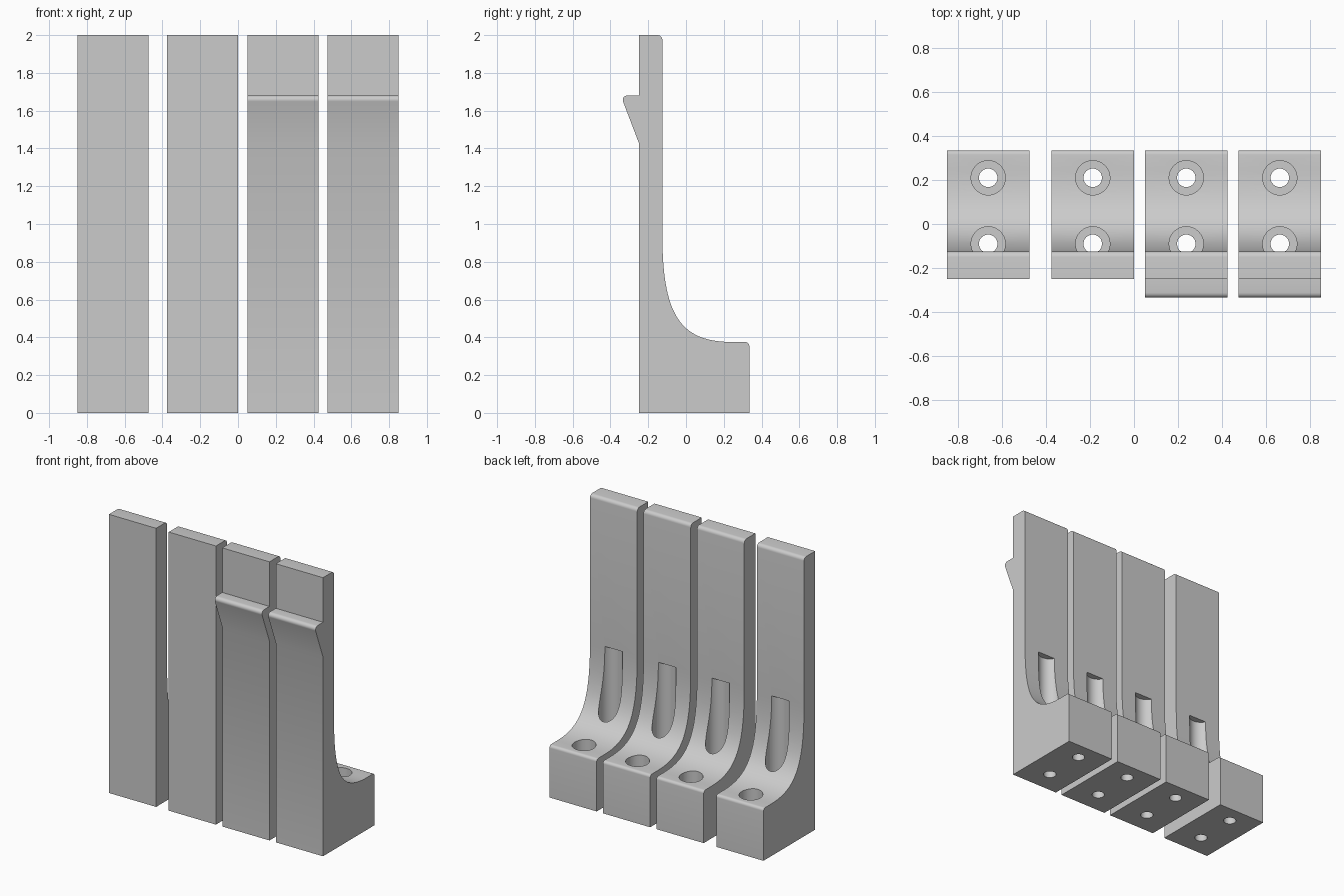
import bpy, bmesh, math
from mathutils import Vector
from mathutils.geometry import interpolate_bezier

if "Cube" in bpy.data.objects:
    bpy.data.objects.remove(bpy.data.objects["Cube"])

WIDTH = 0.375
FRONT, PLATE, BACK, BASE = -0.25, -0.125, 0.335, 0.375

grey = bpy.data.materials.new("light_grey")
grey.diffuse_color = (0.6, 0.6, 0.6, 1)
grey.use_nodes = True
grey.node_tree.nodes["Principled BSDF"].inputs["Base Color"].default_value = grey.diffuse_color


def rounded(cy, cz, r, a0, a1, n=6):
    """Arc points of a rounded corner, angles in degrees."""
    angles = [math.radians(a0 + (a1 - a0) * i / n) for i in range(n + 1)]
    return [(cy + r * math.cos(a), cz + r * math.sin(a)) for a in angles]


def bracket_profile(hook):
    """Side outline (y, z), running anticlockwise from the lower front."""
    pts = [(FRONT, 0), (BACK, 0)]
    pts += rounded(BACK - 0.02, BASE - 0.02, 0.02, 0, 90)
    curve = interpolate_bezier(Vector((0.25, BASE)), Vector((-0.02, BASE)),
                               Vector((PLATE, 0.5)), Vector((PLATE, 0.94)), 28)
    pts += [(p.x, p.y) for p in curve]
    pts += rounded(PLATE - 0.025, 1.975, 0.025, 0, 90)
    pts.append((FRONT, 2))
    if hook:
        pts.append((FRONT, 1.68))
        pts += rounded(-0.312, 1.657, 0.023, 90, 201)
        pts.append((FRONT, 1.43))
    return pts


def new_object(name, bm):
    bmesh.ops.recalc_face_normals(bm, faces=bm.faces)
    mesh = bpy.data.meshes.new(name)
    bm.to_mesh(mesh)
    bm.free()
    mesh.materials.append(grey)
    obj = bpy.data.objects.new(name, mesh)
    bpy.context.collection.objects.link(obj)
    return obj


def extruded(name, pts, x):
    bm = bmesh.new()
    face = bm.faces.new([bm.verts.new((x - WIDTH / 2, y, z)) for y, z in pts])
    new = bmesh.ops.extrude_face_region(bm, geom=[face])["geom"]
    bmesh.ops.translate(bm, vec=(WIDTH, 0, 0),
                        verts=[v for v in new if isinstance(v, bmesh.types.BMVert)])
    return new_object(name, bm)


def screw_cutter(x, y, n=40):
    """Stepped cylinder: narrow through hole below, wide head bore above."""
    bm = bmesh.new()
    rings = []
    for r, z in ((0.042, -0.1), (0.042, 0.19), (0.078, 0.19), (0.078, 0.94)):
        rings.append([bm.verts.new((x + r * math.cos(math.tau * i / n),
                                    y + r * math.sin(math.tau * i / n), z))
                      for i in range(n)])
    for lo, hi in zip(rings, rings[1:]):
        for i in range(n):
            j = (i + 1) % n
            bm.faces.new((lo[i], lo[j], hi[j], hi[i]))
    bm.faces.new(rings[0])
    bm.faces.new(rings[-1])
    obj = new_object("screw_cutter", bm)
    obj.hide_render = True
    return obj


# Four brackets, the right-hand two carrying a snap hook
for number, (x, hook) in enumerate(((-0.6625, False), (-0.1875, False),
                                    (0.2375, True), (0.6625, True)), 1):
    kind = "hooked_bracket" if hook else "plain_bracket"
    bracket = extruded(f"{kind}_{number}", bracket_profile(hook), x)

    # Two counterbored screw holes; the inner one grooves the upright
    cutters = [screw_cutter(x, y) for y in (0.21, -0.09)]
    for cutter in cutters:
        mod = bracket.modifiers.new("screw_hole", 'BOOLEAN')
        mod.operation = 'DIFFERENCE'
        mod.solver = 'EXACT'
        mod.object = cutter

    bpy.ops.object.select_all(action='DESELECT')
    bpy.context.view_layer.objects.active = bracket
    bracket.select_set(True)
    for mod in list(bracket.modifiers):
        bpy.ops.object.modifier_apply(modifier=mod.name)
    for cutter in cutters:
        bpy.data.objects.remove(cutter)
    bpy.ops.object.shade_smooth_by_angle(angle=math.radians(30))
